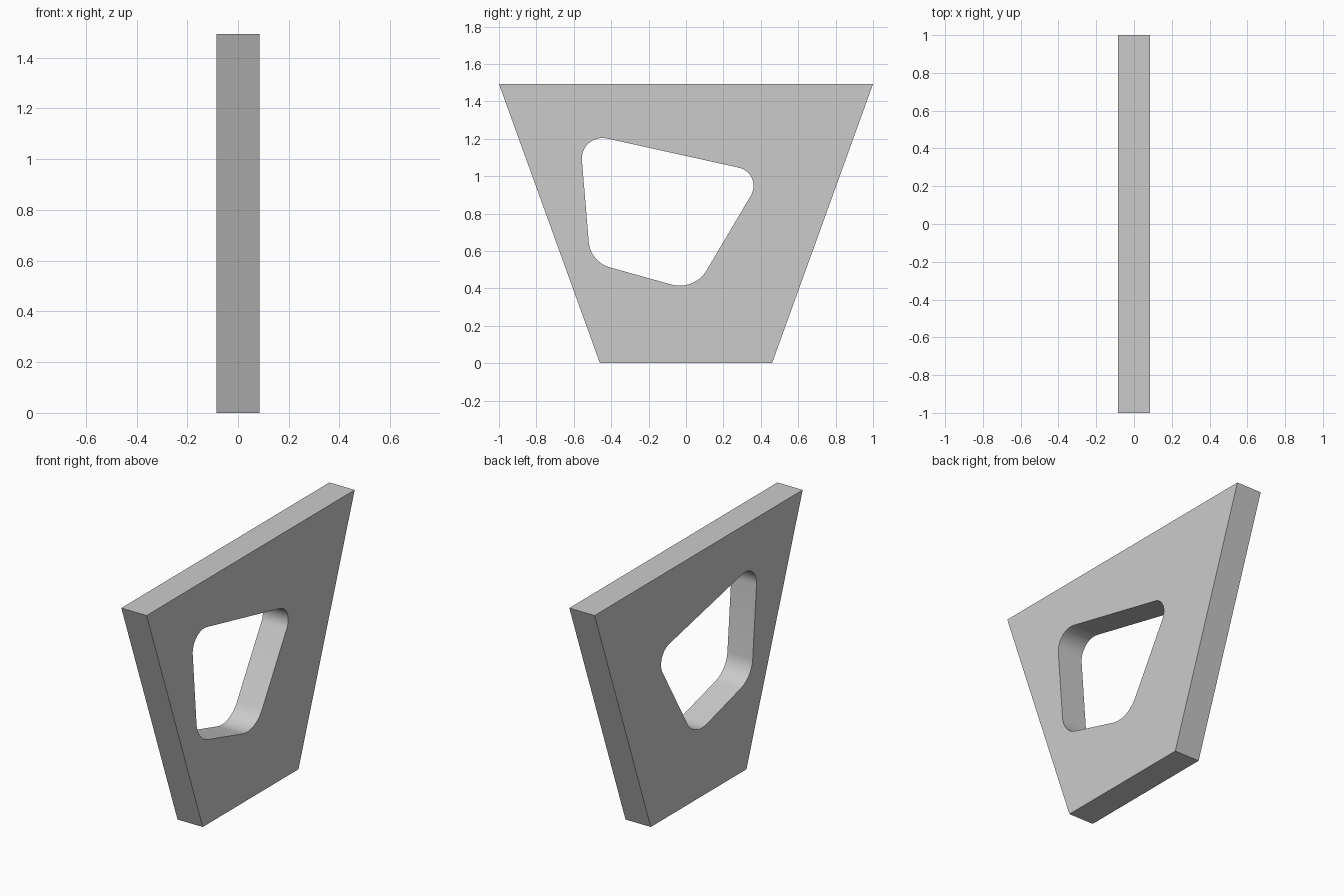
import bpy
import bmesh
import math
from mathutils import Vector

if "Cube" in bpy.data.objects:
    bpy.data.objects.remove(bpy.data.objects["Cube"])

HALF_THICKNESS = 0.085
SEGMENTS = 14

# Profiles in (y, z)
outline = [(-0.46, 0), (0.46, 0), (1, 1.493), (-1, 1.493)]
hole_corners = [  # y, z, corner radius
    (-0.569, 1.234, 0.11),
    (0.4175, 1.016, 0.10),
    (0.045, 0.3865, 0.167),
    (-0.511, 0.5416, 0.155),
]


def rounded(corners):
    """Replace each corner of a polygon with a tangent arc."""
    points = []
    for i, (y, z, r) in enumerate(corners):
        p = Vector((y, z))
        a = (Vector(corners[i - 1][:2]) - p).normalized()
        b = (Vector(corners[(i + 1) % len(corners)][:2]) - p).normalized()
        half = a.angle(b) / 2
        centre = p + (a + b).normalized() * r / math.sin(half)
        start = p + a * r / math.tan(half) - centre
        end = p + b * r / math.tan(half) - centre
        sweep = math.pi - 2 * half
        for k in range(SEGMENTS + 1):
            t = k / SEGMENTS
            points.append(centre + (start * math.sin((1 - t) * sweep)
                                    + end * math.sin(t * sweep)) / math.sin(sweep))
    return points


# Plate with a rounded opening, as a filled and extruded curve
curve = bpy.data.curves.new("panel", "CURVE")
curve.dimensions = "2D"
curve.fill_mode = "BOTH"
curve.extrude = HALF_THICKNESS
for loop in (outline, rounded(hole_corners)):
    spline = curve.splines.new("POLY")
    spline.points.add(len(loop) - 1)
    for point, (y, z) in zip(spline.points, loop):
        point.co = (y, z, 0, 1)
    spline.use_cyclic_u = True

panel = bpy.data.objects.new("panel", curve)
bpy.context.collection.objects.link(panel)
panel.rotation_euler = (math.pi / 2, 0, math.pi / 2)
panel.select_set(True)
bpy.context.view_layer.objects.active = panel
bpy.ops.object.convert(target="MESH")
bpy.ops.object.transform_apply(rotation=True)

# Weld caps to walls
bm = bmesh.new()
bm.from_mesh(panel.data)
bmesh.ops.remove_doubles(bm, verts=bm.verts, dist=0.0005)
bmesh.ops.recalc_face_normals(bm, faces=bm.faces)
bm.to_mesh(panel.data)
bm.free()
bpy.ops.object.shade_smooth_by_angle(angle=math.radians(30))
